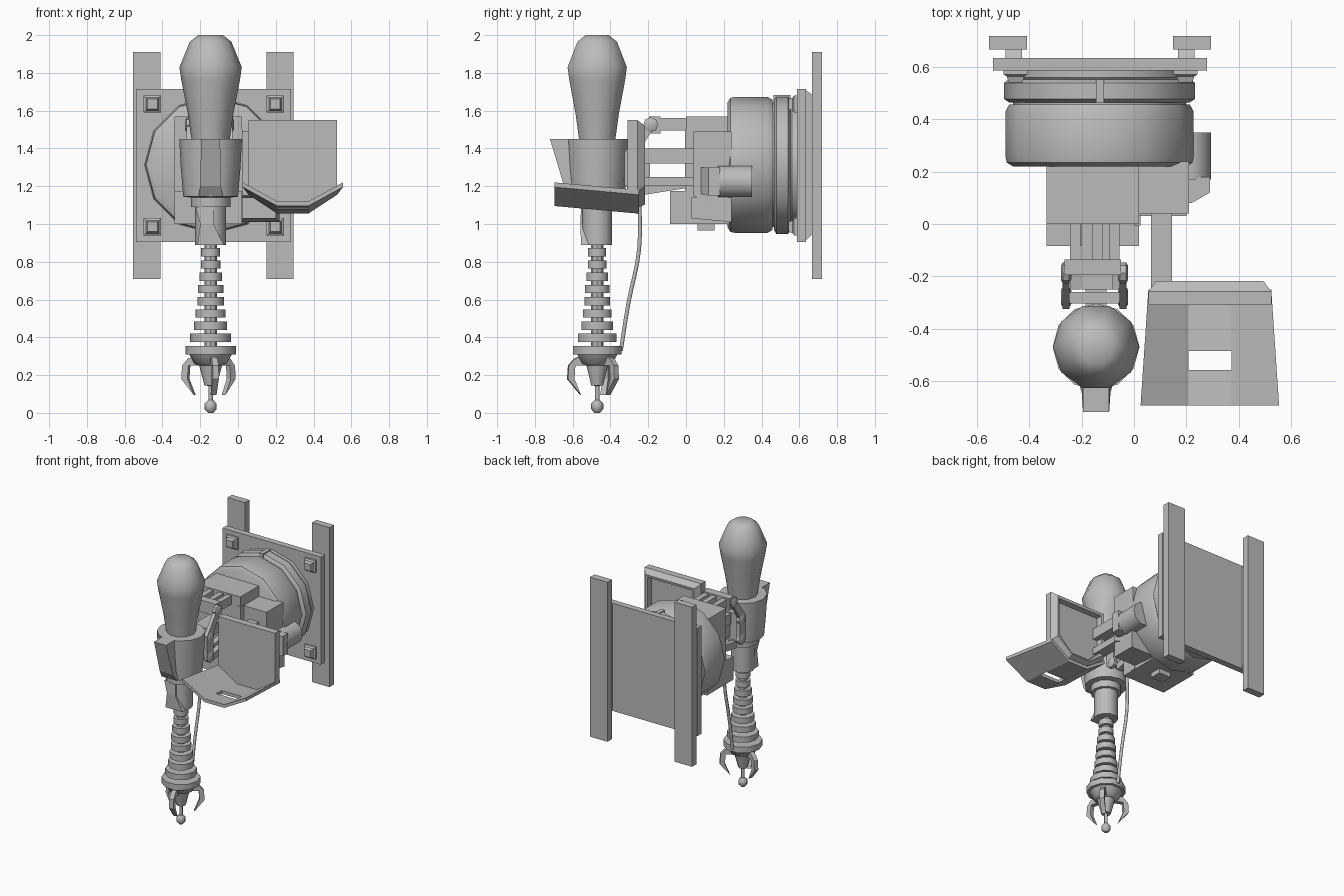
import bpy, bmesh, math
from mathutils import Vector, Matrix

if "Cube" in bpy.data.objects:
    bpy.data.objects.remove(bpy.data.objects["Cube"])

grey = bpy.data.materials.new("machine_grey")
grey.diffuse_color = (0.5, 0.5, 0.5, 1)
grey.use_nodes = True
grey.node_tree.nodes["Principled BSDF"].inputs["Base Color"].default_value = grey.diffuse_color


def finish(name, bm, smooth=False):
    bmesh.ops.recalc_face_normals(bm, faces=bm.faces)
    me = bpy.data.meshes.new(name)
    bm.to_mesh(me)
    bm.free()
    me.materials.append(grey)
    ob = bpy.data.objects.new(name, me)
    bpy.context.collection.objects.link(ob)
    if smooth:
        bpy.ops.object.select_all(action='DESELECT')
        ob.select_set(True)
        bpy.context.view_layer.objects.active = ob
        bpy.ops.object.shade_smooth_by_angle(angle=math.radians(40))
    return ob


def box(name, x, y, z):
    bm = bmesh.new()
    bmesh.ops.create_cube(bm, size=1)
    for v in bm.verts:
        v.co = [a[0] + (c + 0.5) * (a[1] - a[0]) for a, c in zip((x, y, z), v.co)]
    return finish(name, bm)


def loft(name, rings, smooth=False):
    """Skin closed rings of 3D points and cap both ends."""
    bm = bmesh.new()
    vs = [[bm.verts.new(p) for p in r] for r in rings]
    n = len(vs[0])
    for a, b in zip(vs, vs[1:]):
        for i in range(n):
            bm.faces.new((a[i], a[(i + 1) % n], b[(i + 1) % n], b[i]))
    bm.faces.new(vs[0])
    bm.faces.new(vs[-1])
    return finish(name, bm, smooth)


def lathe(name, profile, centre, axis='Z', sides=12, smooth=True):
    """Profile is (radius, position along axis); centre is the other two coordinates."""
    rings = []
    for r, t in profile:
        ring = []
        for i in range(sides):
            a = 2 * math.pi * i / sides
            u, w = centre[0] + r * math.cos(a), centre[1] + r * math.sin(a)
            ring.append({'X': (t, u, w), 'Y': (u, t, w), 'Z': (u, w, t)}[axis])
        rings.append(ring)
    return loft(name, rings, smooth)


def rect_y(x0, x1, z0, z1, y):
    return [(x0, y, z0), (x1, y, z0), (x1, y, z1), (x0, y, z1)]


def rect_z(x0, x1, y0, y1, z):
    return [(x0, y0, z), (x1, y0, z), (x1, y1, z), (x0, y1, z)]


# Wall rails, spacers, mounting plate and corner bolts
for side, x in (("left", -0.4825), ("right", 0.2225)):
    box(side + "_rail", (x - 0.0725, x + 0.0725), (0.667, 0.72), (0.71, 1.91))
for side, x in (("left", -0.46), ("right", 0.2)):
    loft(side + "_spacer", [rect_y(x - 0.032, x + 0.032, 0.91, 1.71, 0.63),
                            rect_y(x - 0.032, x + 0.032, 0.945, 1.685, 0.668)])
for x in (-0.453, 0.197):
    for z in (0.985, 1.635):
        loft("bolt", [rect_y(x - h, x + h, z - h, z + h, y)
                      for h, y in ((0.046, 0.59), (0.046, 0.572), (0.034, 0.565), (0.026, 0.542))])
box("mounting_plate", (-0.54, 0.28), (0.587, 0.634), (0.905, 1.715))

# Round swivel base
C = (-0.132, 1.313)
lathe("main_drum", [(0.33, 0.22), (0.355, 0.235), (0.36, 0.26), (0.36, 0.43), (0.345, 0.458)],
      C, 'Y', 12)
lathe("drum_core", [(0.33, 0.44), (0.33, 0.59)], C, 'Y', 12)
lathe("drum_ring", [(0.345, 0.465), (0.365, 0.478), (0.365, 0.54), (0.35, 0.552)], C, 'Y', 12)
lathe("drum_flange", [(0.345, 0.552), (0.352, 0.56), (0.352, 0.59)], C, 'Y', 12)
box("ring_clasp", (-0.145, -0.115), (0.462, 0.552), (1.64, 1.682))

# Arm housing
box("arm_housing", (-0.335, 0.02), (0, 0.23), (1.0, 1.57))
box("housing_lip", (-0.335, 0.02), (-0.085, 0), (1.0, 1.175))
box("side_plate", (0.0, 0.025), (-0.005, 0.035), (1.0, 1.5))
loft("side_housing", [rect_y(0.02, 0.21, 1.15, 1.49, 0.04),
                      rect_y(0.02, 0.21, 1.1, 1.49, 0.14),
                      rect_y(0.02, 0.21, 1.05, 1.49, 0.24)])
loft("lower_strut", [rect_y(-0.1, 0.2, 1.03, 1.14, 0.03),
                     rect_y(-0.1, 0.22, 1.01, 1.14, 0.24)])
box("drain_stub", (-0.2, -0.1), (0.06, 0.15), (0.965, 1.01))
lathe("side_motor", [(0.087, 0.17), (0.087, 0.35)], (0.208, 1.225), 'Y', 10)
loft("motor_bracket", [rect_y(0.2, 0.22, 1.16, 1.3, 0.08), rect_y(0.2, 0.29, 1.15, 1.3, 0.12),
                       rect_y(0.2, 0.29, 1.15, 1.3, 0.18)])

# Parallel links from housing to head
for x in (-0.225, -0.14, -0.075):
    box("upper_link", (x - 0.02, x + 0.02), (-0.19, 0), (1.495, 1.56))
    loft("lower_link", [rect_y(x - 0.02, x + 0.02, 1.15, 1.2, -0.25),
                        rect_y(x - 0.02, x + 0.02, 1.19, 1.24, 0)])
box("link_crossbar", (-0.265, -0.05), (-0.195, -0.135), (1.48, 1.57))
box("middle_link", (-0.2, -0.08), (-0.25, 0), (1.32, 1.4))
for x in (-0.26, -0.042):
    for y, z in ((-0.187, 1.525), (-0.28, 1.36), (-0.28, 1.21)):
        lathe("joint_hub", [(0.026, x - 0.02), (0.04, x - 0.012), (0.04, x + 0.012), (0.026, x + 0.02)],
              (y, z), 'X', 8)
    loft("joint_plate", [rect_z(x - 0.013, x + 0.013, -0.22, -0.165, 1.52),
                         rect_z(x - 0.013, x + 0.013, -0.325, -0.25, 1.38),
                         rect_z(x - 0.013, x + 0.013, -0.325, -0.25, 1.2)])
box("head_crossbar", (-0.25, -0.05), (-0.305, -0.26), (1.2, 1.4))
box("head_mount", (-0.185, -0.105), (-0.36, -0.19), (1.22, 1.38))

# Head: bulb, cup, nub and collar
H = (-0.145, -0.47)
lathe("bulb", [(0.065, 2.0), (0.11, 1.965), (0.165, 1.83), (0.155, 1.76), (0.12, 1.58), (0.1, 1.44)],
      H, sides=10)
lathe("cup", [(0.166, 1.45), (0.158, 1.3), (0.145, 1.145), (0.105, 1.14), (0.105, 1.09)], H, sides=12)
loft("cup_nub", [rect_z(-0.21, -0.08, -0.61, -0.5, 1.145), rect_z(-0.2, -0.09, -0.645, -0.5, 1.2),
                 rect_z(-0.195, -0.095, -0.72, -0.5, 1.45)])
lathe("collar", [(0.082, 1.1), (0.082, 0.89)], H, sides=10)
loft("collar_fin", [rect_z(-0.215, -0.075, -0.555, -0.47, 0.89), rect_z(-0.2, -0.13, -0.56, -0.47, 1.0),
                    rect_z(-0.225, -0.13, -0.555, -0.47, 1.09)])

# Ribbed shaft and tapered tip
lathe("shaft", [(0.033, 0.9), (0.033, 0.3)], H, sides=8)
for i, r in enumerate((0.05, 0.052, 0.06, 0.068, 0.07, 0.08, 0.088, 0.108, 0.134)):
    z = 0.85 - 0.0647 * i
    lathe("shaft_rib", [(r, z - 0.022), (r, z + 0.022)], H, sides=10)
lathe("tip_cone", [(0.115, 0.315), (0.085, 0.26), (0.06, 0.25), (0.033, 0.145), (0.012, 0.143),
                   (0.012, 0.06)], H, sides=10)
lathe("tip_ball", [(0.014, 0.0), (0.032, 0.02), (0.032, 0.048), (0.014, 0.068)], H, sides=8)

# Three claws
claw = [(.06, .315), (.125, .285), (.155, .25), (.16, .18), (.09, .095), (.125, .18), (.12, .25), (.07, .25)]
for angle in (40, 160, 280):
    spin = Matrix.Rotation(math.radians(angle), 3, 'Z')
    loft("claw", [[spin @ Vector((r, s, z)) + Vector((*H, 0)) for r, z in claw] for s in (-0.016, 0.016)])

# Hose behind the shaft
cu = bpy.data.curves.new("hose", 'CURVE')
cu.dimensions = '3D'
cu.bevel_depth = 0.012
cu.bevel_resolution = 1
cu.resolution_u = 4
cu.use_fill_caps = True
sp = cu.splines.new('BEZIER')
path = [(-0.25, 1.2), (-0.248, 0.87), (-0.305, 0.58), (-0.345, 0.33)]
sp.bezier_points.add(len(path) - 1)
for p, (y, z) in zip(sp.bezier_points, path):
    p.co = (-0.145, y, z)
    p.handle_left_type = p.handle_right_type = 'AUTO'
cu.materials.append(grey)
bpy.context.collection.objects.link(bpy.data.objects.new("hose", cu))

# Tray arm and back panel with a recessed rear
box("tray_arm", (0.065, 0.145), (-0.265, 0.05), (1.32, 1.4))
box("tray_arm_lower", (0.065, 0.145), (-0.265, 0.05), (1.2, 1.25))


def panel_ring(y, m):
    low = m * 0.6
    return [(0.055 + m, y, 1.17 + m), (0.21, y, 1.085 + low), (0.37, y, 1.085 + low),
            (0.525 - m, y, 1.17 + m), (0.525 - m, y, 1.55 - m), (0.055 + m, y, 1.55 - m)]


loft("tray_back", [panel_ring(-0.31, 0), panel_ring(-0.258, 0), panel_ring(-0.218, 0.03),
                   panel_ring(-0.222, 0.05), panel_ring(-0.262, 0.055)])


# Tray with two raised wings; floor is split to leave a slot
def section(y, xs):
    t = (-0.25 - y) / 0.445
    half = 0.235 + 0.03 * t

    def pt(x, low):
        s = x * half if abs(x) > 0.9 else x
        z = 1.055 + 0.04 * t + max(0, abs(s) - 0.082) / (half - 0.082) * 0.1
        return (0.29 + s, y, z if low else z + 0.025)
    return [pt(x, True) for x in xs] + [pt(x, False) for x in reversed(xs)]


for name, xs in (("tray_left_wing", (-1, -0.082)), ("tray_right_wing", (0.082, 1))):
    loft(name, [section(y, xs) for y in (-0.695, -0.25)])
for y0, y1 in ((-0.695, -0.558), (-0.486, -0.25)):
    loft("tray_floor", [section(y, (-0.082, 0.082)) for y in (y0, y1)])
